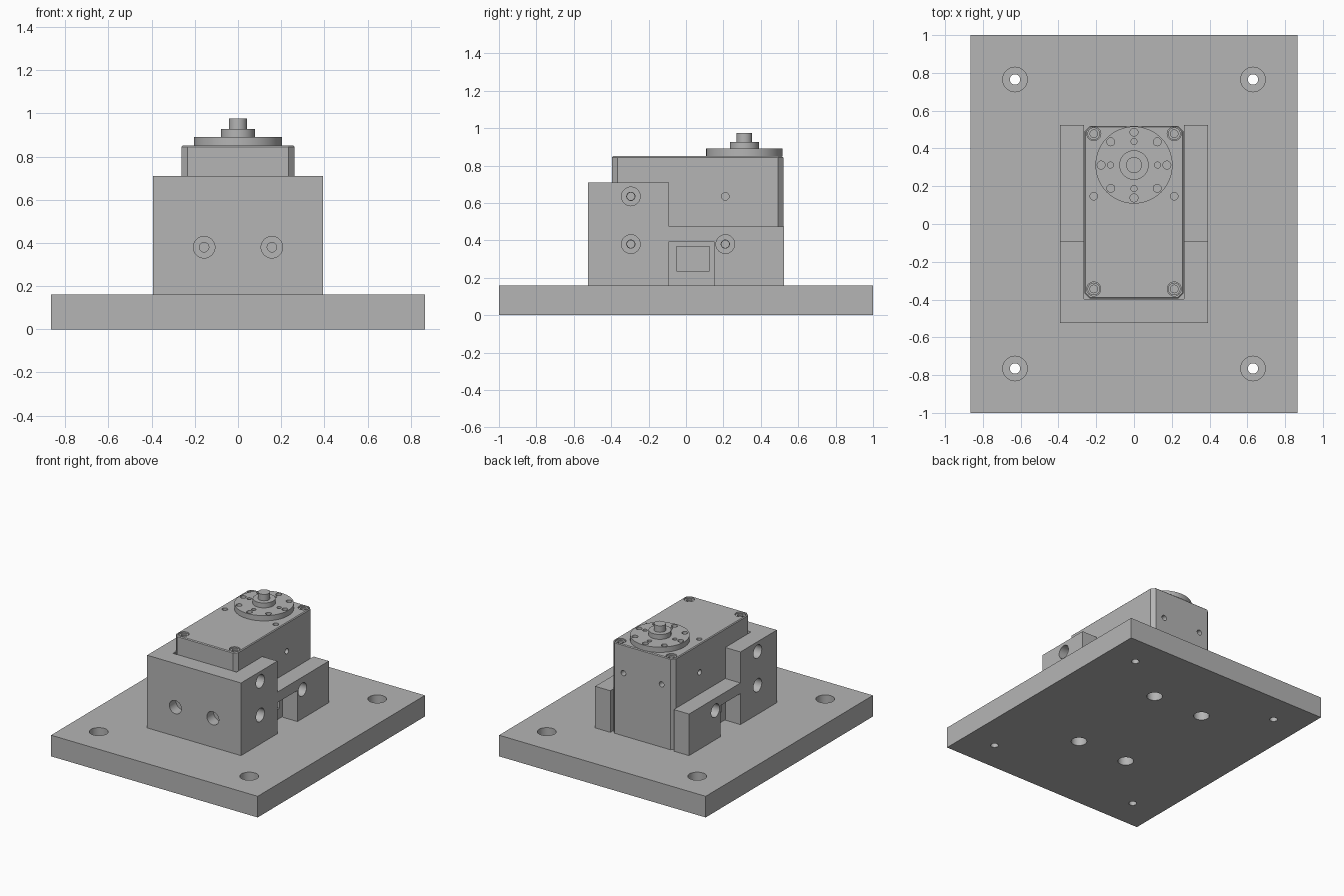
import bpy, bmesh, math
from mathutils import Matrix, Vector

if "Cube" in bpy.data.objects:
    bpy.data.objects.remove(bpy.data.objects["Cube"], do_unlink=True)

grey = bpy.data.materials.new("machined_grey")
grey.use_nodes = True
colour = (0.46, 0.46, 0.46, 1)
grey.diffuse_color = colour
grey.node_tree.nodes["Principled BSDF"].inputs["Base Color"].default_value = colour

UP, DOWN, BACK = Vector((0, 0, 1)), Vector((0, 0, -1)), Vector((0, 1, 0))


def turned(bm, start, axis, steps, sides=40):
    """Closed stepped cylinder; steps are (radius, distance along the axis)."""
    place = Matrix.Translation(start) @ axis.to_track_quat('Z', 'Y').to_matrix().to_4x4()
    rings = []
    for r, d in steps:
        angles = [math.tau * i / sides for i in range(sides)]
        rings.append([bm.verts.new(place @ Vector((r * math.cos(a), r * math.sin(a), d)))
                      for a in angles])
    for low, high in zip(rings, rings[1:]):
        for i in range(sides):
            j = (i + 1) % sides
            bm.faces.new((low[i], low[j], high[j], high[i]))
    bm.faces.new(rings[0][::-1])
    bm.faces.new(rings[-1])


def prism(bm, points, shift):
    """Flat outline pushed along a vector."""
    face = bm.faces.new([bm.verts.new(p) for p in points])
    made = bmesh.ops.extrude_face_region(bm, geom=[face])["geom"]
    bmesh.ops.translate(bm, vec=shift, verts=[v for v in made if isinstance(v, bmesh.types.BMVert)])


def box(bm, x0, x1, y0, y1, z0, z1):
    prism(bm, [(x0, y0, z0), (x1, y0, z0), (x1, y1, z0), (x0, y1, z0)], (0, 0, z1 - z0))


def finish(name, bm):
    bmesh.ops.recalc_face_normals(bm, faces=bm.faces)
    mesh = bpy.data.meshes.new(name)
    bm.to_mesh(mesh)
    bm.free()
    mesh.materials.append(grey)
    obj = bpy.data.objects.new(name, mesh)
    bpy.context.collection.objects.link(obj)
    return obj


def cut(obj, bm):
    """Subtract the cutter mesh and bake the result."""
    cutter = finish(obj.name + "_cutter", bm)
    cutter.hide_render = True
    mod = obj.modifiers.new("cut", 'BOOLEAN')
    mod.operation, mod.solver, mod.object = 'DIFFERENCE', 'EXACT', cutter
    bpy.context.view_layer.objects.active = obj
    bpy.ops.object.modifier_apply(modifier=mod.name)
    bpy.data.objects.remove(cutter, do_unlink=True)


def bore(bm, start, axis, wide, deep, narrow, end):
    """Counterbored hole cutter starting just outside the surface."""
    turned(bm, start, axis, [(wide, -0.02), (wide, deep), (narrow, deep), (narrow, end)])


SCREWS = [(x, y) for x in (-0.213, 0.213) for y in (-0.344, 0.478)]

# Mounting plate with corner holes and underside screw holes
bm = bmesh.new()
box(bm, -0.865, 0.865, -1, 1, 0, 0.16)
plate = finish("base_plate", bm)
bm = bmesh.new()
for x in (-0.63, 0.63):
    for y in (-0.765, 0.765):
        bore(bm, (x, y, 0.16), DOWN, 0.065, 0.09, 0.027, 0.2)
for x, y in SCREWS:
    bore(bm, (x, y, 0), UP, 0.055, 0.09, 0.025, 0.2)
cut(plate, bm)

# U-shaped bracket: stepped side outline, then the pocket, then the holes
outline = [(-0.525, 0.16), (-0.09, 0.16), (-0.09, 0.395), (0.15, 0.395), (0.15, 0.16),
           (0.525, 0.16), (0.525, 0.475), (-0.09, 0.475), (-0.09, 0.71), (-0.525, 0.71)]
bm = bmesh.new()
prism(bm, [(-0.393, y, z) for y, z in outline], (0.786, 0, 0))
bracket = finish("bracket", bm)
bm = bmesh.new()
box(bm, -0.266, 0.266, -0.398, 1, 0, 1)
cut(bracket, bm)
bm = bmesh.new()
for side in (-1, 1):
    for y, z in ((-0.295, 0.635), (-0.295, 0.38), (0.21, 0.38)):
        bore(bm, (side * 0.393, y, z), Vector((-side, 0, 0)), 0.05, 0.08, 0.022, 0.15)
    bore(bm, (side * 0.157, -0.525, 0.38), BACK, 0.05, 0.08, 0.022, 0.15)
cut(bracket, bm)

# Motor housing with chamfered upright corners and an eased top edge
bm = bmesh.new()
X, Y0, Y1, C = 0.262, -0.395, 0.52, 0.028
corners = [(X - C, Y0), (X, Y0 + C), (X, Y1 - C), (X - C, Y1),
           (C - X, Y1), (-X, Y1 - C), (-X, Y0 + C), (C - X, Y0)]
prism(bm, [(x, y, 0.16) for x, y in corners], (0, 0, 0.69))
rim = [e for e in bm.edges if all(v.co.z > 0.8 for v in e.verts)]
bmesh.ops.bevel(bm, geom=rim, offset=0.006, segments=1, affect='EDGES')
housing = finish("motor_housing", bm)
bm = bmesh.new()
for x, y in SCREWS:
    turned(bm, (x, y, 0.85), DOWN, [(0.037, -0.02), (0.037, 0.025)])
for side in (-1, 1):
    turned(bm, (side * 0.213, 0.147, 0.85), DOWN, [(0.02, -0.02), (0.02, 0.06)])
    turned(bm, (side * 0.16, Y1, 0.635), -BACK, [(0.02, -0.02), (0.02, 0.06)])
    inward = Vector((-side, 0, 0))
    for y, z in ((0.21, 0.635), (0.21, 0.38), (-0.295, 0.635), (-0.295, 0.38)):
        turned(bm, (side * X, y, z), inward, [(0.02, -0.02), (0.02, 0.06)])
    # Connector port in each side
    xs = sorted((side * 0.2, side * 0.3))
    box(bm, *xs, -0.05, 0.125, 0.235, 0.368)
cut(housing, bm)

# Housing screws with a socket in each head
bm = bmesh.new()
for x, y in SCREWS:
    turned(bm, (x, y, 0.82), UP, [(0.033, 0), (0.033, 0.022), (0.02, 0.022), (0.02, 0.01)])
finish("housing_screws", bm)

# Output disc with a ring of holes and four shallow inner holes
HUB = Vector((0, 0.312, 0.85))
bm = bmesh.new()
turned(bm, HUB, UP, [(0.204, 0), (0.204, 0.04)], 64)
disc = finish("output_disc", bm)
bm = bmesh.new()
for i in range(8):
    way = Matrix.Rotation(math.tau * i / 8, 3, 'Z') @ Vector((1, 0, 0))
    top = HUB + UP * 0.04
    turned(bm, top + way * 0.174, DOWN, [(0.021, -0.02), (0.021, 0.035)], 24)
    if i % 2 == 0:
        turned(bm, top + way * 0.125, DOWN, [(0.016, -0.02), (0.016, 0.015)], 24)
cut(disc, bm)

# Stepped hub and shaft end
bm = bmesh.new()
turned(bm, HUB + UP * 0.035, UP, [(0.078, 0), (0.078, 0.042), (0.042, 0.042), (0.042, 0.09)])
finish("output_shaft", bm)

# Smooth the round walls and keep the edges sharp
bpy.ops.object.select_all(action='DESELECT')
for obj in bpy.context.collection.objects:
    if obj.type == 'MESH' and grey.name in obj.data.materials:
        obj.select_set(True)
        bpy.context.view_layer.objects.active = obj
bpy.ops.object.shade_smooth_by_angle(angle=math.radians(30))
